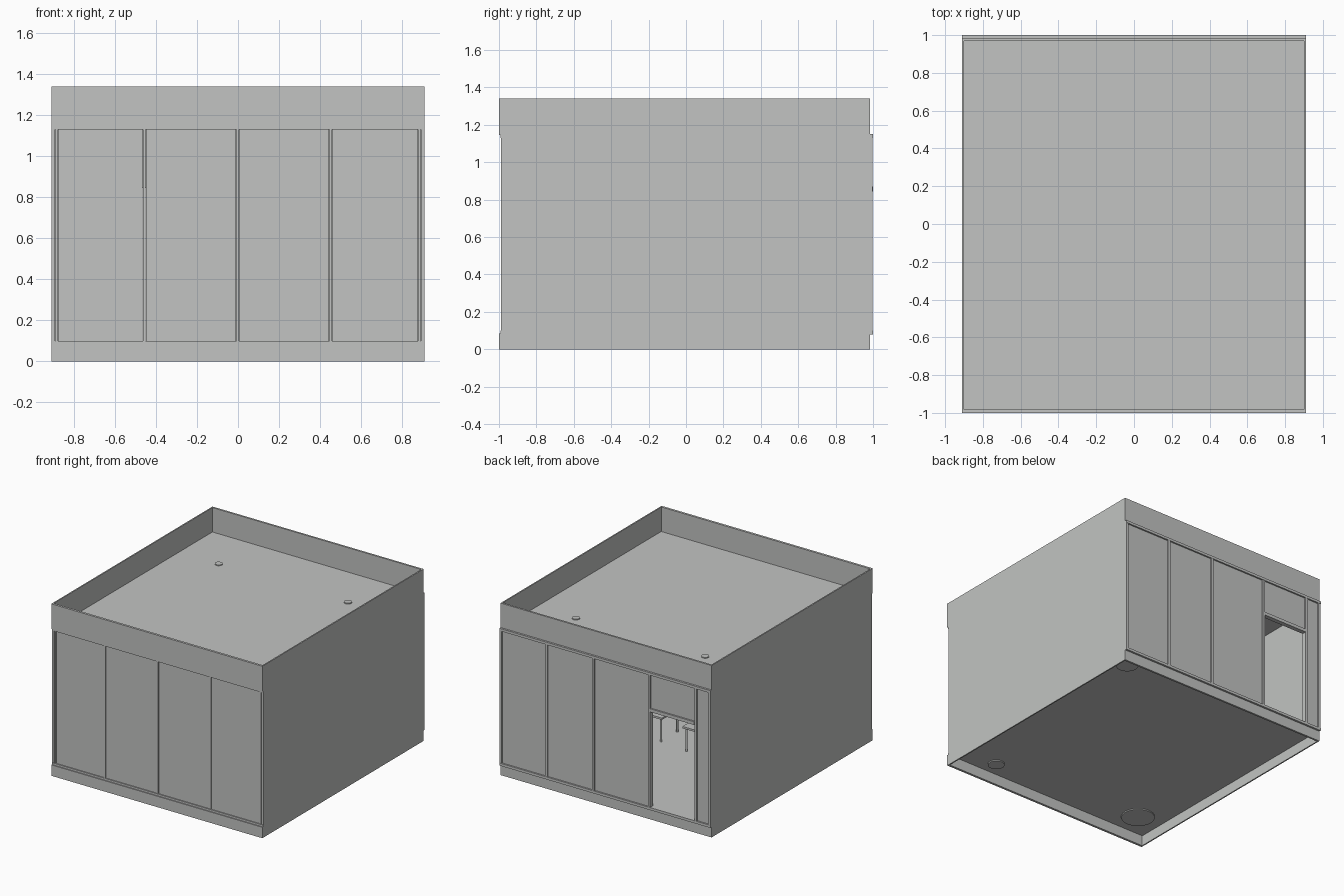
import bpy, math

if "Cube" in bpy.data.objects:
    bpy.data.objects.remove(bpy.data.objects["Cube"])

grey = bpy.data.materials.new("light_grey")
grey.diffuse_color = (0.54, 0.55, 0.54, 1)
grey.use_nodes = True
grey.node_tree.nodes["Principled BSDF"].inputs["Base Color"].default_value = grey.diffuse_color


def box(name, x0, x1, y0, y1, z0, z1):
    """Axis-aligned box given by its limits."""
    bpy.ops.mesh.primitive_cube_add(size=1, location=((x0 + x1) / 2, (y0 + y1) / 2, (z0 + z1) / 2))
    ob = bpy.context.object
    ob.name = name
    ob.scale = (x1 - x0, y1 - y0, z1 - z0)
    bpy.ops.object.transform_apply(location=False, rotation=False, scale=True)
    ob.data.materials.append(grey)
    return ob


def cone(name, x, y, z0, z1, r0, r1, sides=32):
    """Upright round part from z0 to z1."""
    bpy.ops.mesh.primitive_cone_add(vertices=sides, radius1=r0, radius2=r1, depth=z1 - z0,
                                    location=(x, y, (z0 + z1) / 2))
    ob = bpy.context.object
    ob.name = name
    ob.data.materials.append(grey)
    bpy.ops.object.shade_smooth_by_angle(angle=math.radians(40))
    return ob


W = 0.91                      # half width
Z0, Z1 = 0.10, 1.13           # bottom and top of the wall panels

# Shell: side walls, floor and sunken roof
for s, side in ((-1, "left"), (1, "right")):
    xs = sorted((s * W, s * (W - 0.01)))
    box(side + "_wall", *xs, -0.982, 0.985, 0, 1.34)
box("floor", -0.9, 0.9, -0.98, 0.975, 0.08, 0.10)
box("roof", -0.9, 0.9, -0.98, 0.975, 1.13, 1.15)

# Front fascia, base and thin stepped rails
box("front_fascia", -W, W, -1, -0.982, 1.145, 1.34)
box("front_base", -W, W, -1, -0.982, 0, 0.085)
box("front_top_rail", -W, W, -0.993, -0.97, Z1, 1.145)
box("front_bottom_rail", -W, W, -0.993, -0.97, 0.085, Z0)

# Front panels with a narrow post in each gap
edges = [-0.885, -0.457, -0.002, 0.453, 0.885]
for a, b in zip(edges, edges[1:]):
    box("front_panel", a + 0.009, b - 0.009, -0.985, -0.965, Z0, Z1)
for x in edges:
    box("front_post", x - 0.006, x + 0.006, -0.99, -0.96, Z0, Z1)
for s in (-1, 1):
    xs = sorted((s * 0.894, s * W))
    box("front_end_post", *xs, -0.988, -0.96, Z0, Z1)

# Back fascia and base
box("back_fascia", -W, W, 0.97, 0.985, 1.13, 1.34)
box("back_base", -W, W, 0.97, 0.985, 0, 0.10)

# Back frame standing proud of the wall
box("back_top_rail", -W, W, 0.965, 1.0, Z1, 1.15)
box("back_bottom_rail", -W, W, 0.965, 1.0, 0.08, Z0)
back = [0.9, 0.507, 0.103, -0.38, -0.78, -0.9]
for x in back:
    box("back_post", x - 0.01, x + 0.01, 0.965, 0.998, Z0, Z1)

# Back panels; the fourth bay is open below a short upper panel
for i, (a, b) in enumerate(zip(back, back[1:])):
    low = 0.87 if i == 3 else Z0
    box("back_panel", b + 0.01, a - 0.01, 0.968, 0.988, low, Z1)
box("opening_header", -0.77, -0.39, 0.965, 1.0, 0.845, 0.87)

# Ceiling lamps whose caps pass through the roof
for x in (-0.555, 0.56):
    cone("ceiling_lamp", x, 0.555, 1.10, 1.157, 0.028, 0.028, 16)

# Rounded pots whose feet pass through the floor
for x, y, r in ((-0.70, -0.79, 0.12), (0.565, -0.864, 0.06), (0.76, 0.83, 0.08)):
    cone("pot", x, y, 0.072, 0.28, r, r * 1.2)

# Low tables on thin legs
for x, y in ((0.3, -0.05), (-0.18, -0.02)):
    box("table_top", x - 0.14, x + 0.14, y - 0.12, y + 0.12, 0.28, 0.295)
    for sx in (-1, 1):
        for sy in (-1, 1):
            cone("table_leg", x + sx * 0.12, y + sy * 0.1, 0.09, 0.285, 0.008, 0.008, 10)
